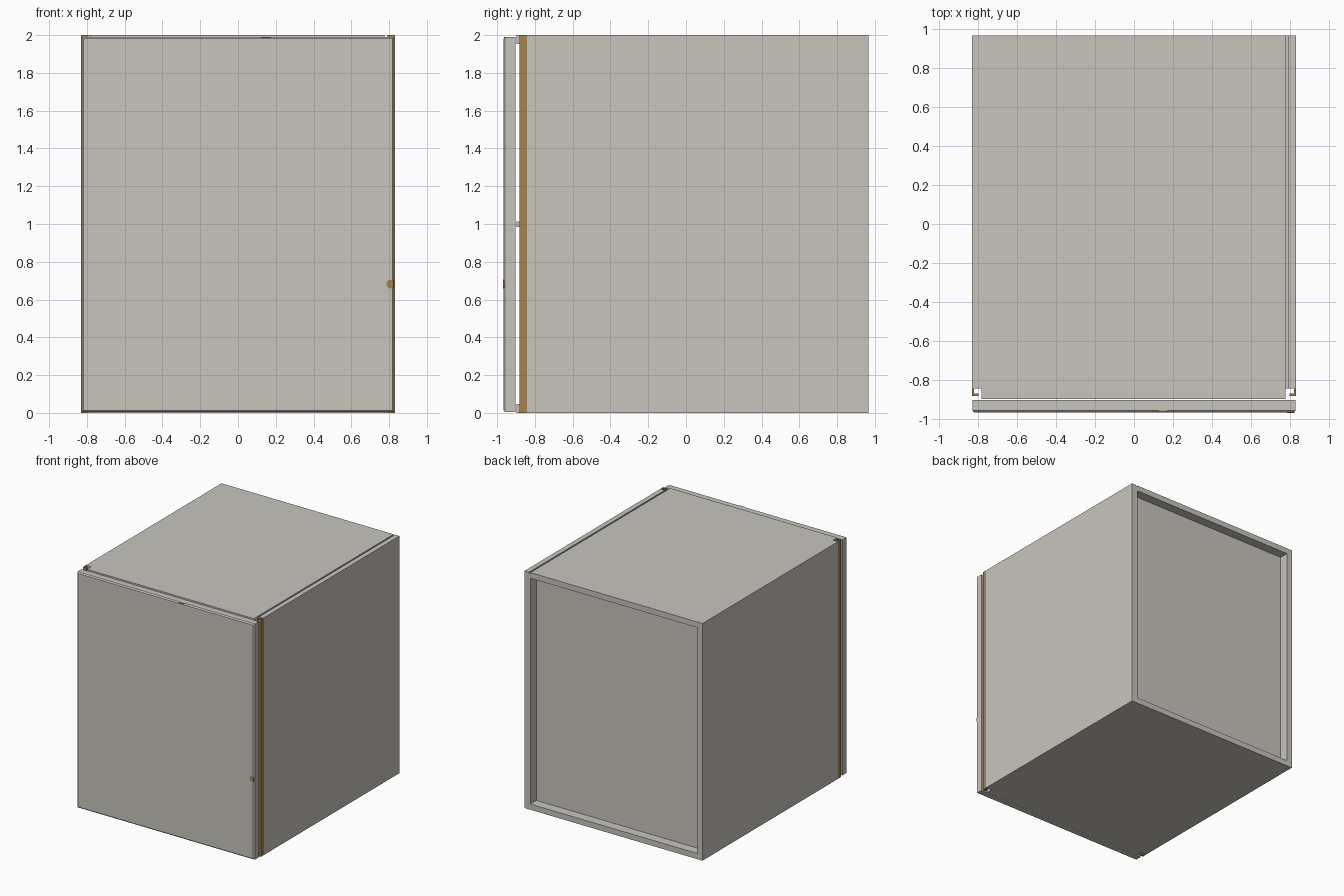
import bpy, bmesh, math

if "Cube" in bpy.data.objects:
    bpy.data.objects.remove(bpy.data.objects["Cube"])


def material(name, rgb):
    m = bpy.data.materials.new(name)
    m.diffuse_color = (*rgb, 1)
    m.use_nodes = True
    m.node_tree.nodes["Principled BSDF"].inputs["Base Color"].default_value = m.diffuse_color
    return m


GREY = material("warm grey board", (0.58, 0.56, 0.51))
BROWN = material("bronze trim", (0.37, 0.235, 0.085))


def finish(name, bm, mat):
    bmesh.ops.recalc_face_normals(bm, faces=bm.faces)
    me = bpy.data.meshes.new(name)
    bm.to_mesh(me)
    bm.free()
    me.materials.append(mat)
    ob = bpy.data.objects.new(name, me)
    bpy.context.collection.objects.link(ob)
    return ob


def box(name, x, y, z, mat=GREY):
    bm = bmesh.new()
    bmesh.ops.create_cube(bm, size=1)
    for v in bm.verts:
        for i, (a, b) in enumerate((x, y, z)):
            v.co[i] = a if v.co[i] < 0 else b
    return finish(name, bm, mat)


def prism(name, points, vector, mat):
    """Extrude a flat outline along a vector."""
    bm = bmesh.new()
    face = bm.faces.new([bm.verts.new(p) for p in points])
    ext = bmesh.ops.extrude_face_region(bm, geom=[face])
    verts = [g for g in ext["geom"] if isinstance(g, bmesh.types.BMVert)]
    bmesh.ops.translate(bm, verts=verts, vec=vector)
    return finish(name, bm, mat)


W, B, T = 0.83, 0.966, 0.048        # half width, back, board thickness
INNER = W - T                       # inside face of the side boards
SIDE_FRONT, FRONT = -0.842, -0.897  # front ends of the side and flat boards

# Side boards; the right one leaves a narrow seam beside the top board
box("left_side", (-W, -INNER), (SIDE_FRONT, B), (0, 2))
box("right_side", (INNER + 0.006, W), (SIDE_FRONT, B), (0, 2))
box("right_seam_filler", (INNER - 0.006, INNER + 0.006), (SIDE_FRONT, B), (0, 1.99))

# Top, bottom and middle shelf with front edge bands
for name, z0, z1, back in (("top_board", 2 - T, 2, B),
                           ("bottom_board", 0, T, B),
                           ("middle_shelf", 0.985, 1.013, 0.87)):
    box(name, (-INNER, INNER - 0.006), (FRONT + 0.01, back), (z0, z1))
    box(name + "_edge", (-INNER, INNER - 0.006), (FRONT, FRONT + 0.01), (z0, z1))

# Recessed back panel
box("back_panel", (-INNER, INNER), (0.866, 0.886), (T, 2 - T))

# Bronze L-shaped grip profiles at both front corners
for side, name in ((-1, "left_grip_profile"), (1, "right_grip_profile")):
    outline = [(W, SIDE_FRONT), (W, -0.881), (0.797, -0.881),
               (0.797, -0.868), (0.819, -0.868), (0.819, SIDE_FRONT)]
    prism(name, [(side * x, y, 0) for x, y in outline], (0, 0, 2), BROWN)

# Door slab with a chamfered front
bm = bmesh.new()
bmesh.ops.create_cube(bm, size=1)
for v in bm.verts:
    v.co.x *= 2 * 0.827
    v.co.y = -0.966 if v.co.y < 0 else -0.903
    v.co.z = 0.004 if v.co.z < 0 else 1.991
front_edges = [e for e in bm.edges if all(v.co.y < -0.96 for v in e.verts)]
bmesh.ops.bevel(bm, geom=front_edges, offset=0.009, segments=1, affect='EDGES')
finish("door", bm, GREY)

# Small bronze marks on the door, the round one trimmed at the door edge
dot = []
for i in range(16):
    a = math.tau * i / 16
    dot.append((min(0.808 + 0.023 * math.cos(a), 0.823), -0.968, 0.682 + 0.023 * math.sin(a)))
prism("door_dot", dot, (0, 0.006, 0), BROWN)
box("door_top_mark", (0.125, 0.172), (-0.964, -0.956), (1.984, 1.991), BROWN)
